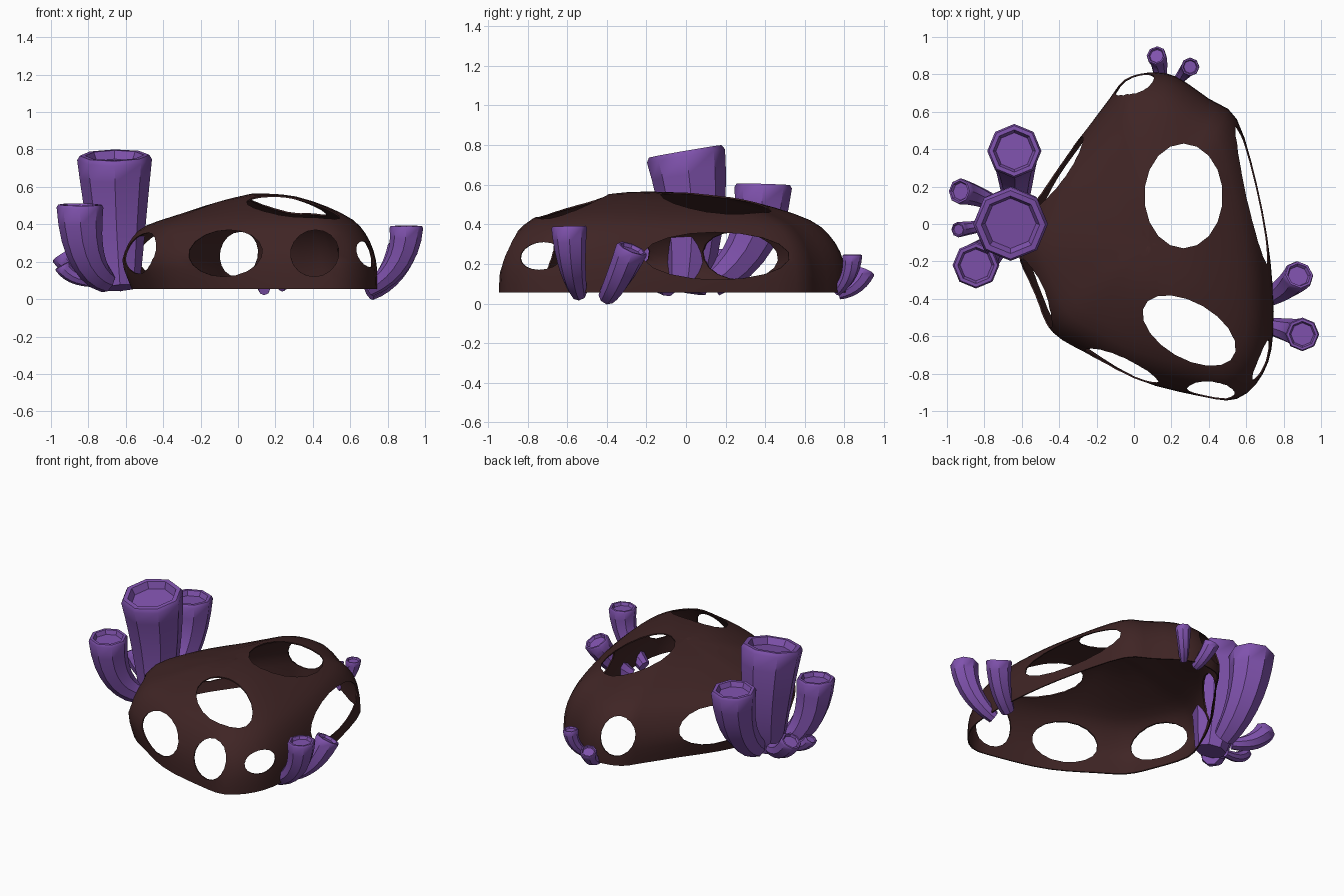
import bpy, bmesh, math
from mathutils import Vector, Matrix

if "Cube" in bpy.data.objects:
    bpy.data.objects.remove(bpy.data.objects["Cube"])


def material(name, rgb):
    m = bpy.data.materials.new(name)
    m.diffuse_color = (*rgb, 1)
    m.use_nodes = True
    m.node_tree.nodes["Principled BSDF"].inputs["Base Color"].default_value = m.diffuse_color
    return m


brown = material("dark brown rock", (0.05, 0.018, 0.018))
purple = material("purple sponge", (0.215, 0.085, 0.42))


def make(name, bm, mat, angle=None):
    bmesh.ops.recalc_face_normals(bm, faces=bm.faces)
    me = bpy.data.meshes.new(name)
    bm.to_mesh(me)
    bm.free()
    ob = bpy.data.objects.new(name, me)
    bpy.context.collection.objects.link(ob)
    if mat:
        me.materials.append(mat)
    if angle:
        shade(ob, angle)
    return ob


def shade(ob, angle):
    bpy.ops.object.select_all(action='DESELECT')
    ob.select_set(True)
    bpy.context.view_layer.objects.active = ob
    bpy.ops.object.shade_smooth_by_angle(angle=math.radians(angle))


def spline(pts, per, closed):
    """Catmull-Rom samples through 2D points."""
    n, out = len(pts), []
    g = (lambda i: pts[i % n]) if closed else (lambda i: pts[min(max(i, 0), n - 1)])
    for i in range(n if closed else n - 1):
        a, b, c, d = (Vector(g(i + k)) for k in (-1, 0, 1, 2))
        for k in range(per):
            t = k / per
            out.append(0.5 * (2 * b + (c - a) * t + (2 * a - 5 * b + 4 * c - d) * t * t
                              + (3 * b - a - 3 * c + d) * t ** 3))
    if not closed:
        out.append(Vector(pts[-1]))
    return out


def bridge(bm, r0, r1):
    n = len(r0)
    for i in range(n):
        bm.faces.new((r0[i], r0[(i + 1) % n], r1[(i + 1) % n], r1[i]))


# Dome: ground outline shrunk towards the crown along a height profile
outline = [(0.08, 0.81), (-0.05, 0.78), (-0.14, 0.67), (-0.28, 0.49), (-0.45, 0.28),
           (-0.56, 0.08), (-0.63, -0.15), (-0.54, -0.42), (-0.44, -0.59), (-0.26, -0.7),
           (0.0, -0.83), (0.35, -0.92), (0.55, -0.935), (0.69, -0.8), (0.745, -0.58),
           (0.73, -0.2), (0.66, 0.2), (0.55, 0.56), (0.4, 0.67), (0.22, 0.79)]
profile = [(1.0, 0.055), (0.995, 0.16), (0.965, 0.26), (0.9, 0.35), (0.8, 0.42),
           (0.6, 0.485), (0.35, 0.54), (0.15, 0.558), (0.03, 0.562)]
crown = Vector((0.08, -0.1))
bm = bmesh.new()
rings = []
for s, z in spline(profile, 2, False):
    ring = []
    for p in spline(outline, 3, True):
        d = p - crown
        u = d.normalized()
        bulge = math.sin(math.pi * min(s, 1))
        left, front = max(0, -u.x), max(0, -u.y)
        q = crown + d * (s - left * 0.6 * max(0, 0.2 - z))
        ring.append(bm.verts.new((q.x, q.y, z + bulge * (0.015 * front - 0.045 * left))))
    if rings:
        bridge(bm, rings[-1], ring)
    rings.append(ring)
bm.faces.new(rings[-1])
shell = make("rock_dome", bm, brown)
bmesh_fix = bmesh.new()
bmesh_fix.from_mesh(shell.data)
if max(bmesh_fix.faces, key=lambda f: f.calc_center_median().z).normal.z < 0:
    bmesh.ops.reverse_faces(bmesh_fix, faces=bmesh_fix.faces)
    bmesh_fix.to_mesh(shell.data)
bmesh_fix.free()
solid = shell.modifiers.new("thickness", 'SOLIDIFY')
solid.thickness, solid.offset = 0.008, -1

# Holes: centre, outward heading in degrees (None = straight up), half width, half height, turn
holes = [((0.265, 0.15, 0.53), None, 0.21, 0.28, 0),
         ((0.295, -0.57, 0.48), None, 0.275, 0.15, -30),
         ((0.66, 0.16, 0.24), 13, 0.38, 0.12, 0),
         ((0.7, -0.74, 0.24), -30, 0.115, 0.07, 0),
         ((0.41, -0.9, 0.245), -95, 0.13, 0.125, 0),
         ((-0.07, -0.77, 0.245), -112, 0.215, 0.125, 0),
         ((-0.54, -0.38, 0.245), 206, 0.2, 0.11, 0),
         ((-0.42, 0.29, 0.24), 144, 0.23, 0.12, 0),
         ((0.0, 0.76, 0.24), 102, 0.11, 0.12, 0)]
cutters = []
for c, heading, a, b, turn in holes:
    bm = bmesh.new()
    bmesh.ops.create_cone(bm, cap_ends=True, segments=18, radius1=1, radius2=1, depth=0.36)
    m = Matrix.Rotation(math.radians(turn), 4, 'Z') @ Matrix.Diagonal((a, b, 1, 1))
    if heading is not None:
        m = (Matrix.Rotation(math.radians(heading + 90), 4, 'Z')
             @ Matrix.Rotation(math.radians(90), 4, 'X') @ m)
    bmesh.ops.transform(bm, matrix=Matrix.Translation(c) @ m, verts=bm.verts)
    cut = make("hole_cutter", bm, None)
    cut.hide_render = True
    cutters.append(cut)
    mod = shell.modifiers.new("hole", 'BOOLEAN')
    mod.operation, mod.solver, mod.object = 'DIFFERENCE', 'EXACT', cut
bpy.context.view_layer.update()
baked = bpy.data.meshes.new_from_object(
    shell.evaluated_get(bpy.context.evaluated_depsgraph_get()))
shell.modifiers.clear()
shell.data = baked
for cut in cutters:
    bpy.data.objects.remove(cut)
shade(shell, 40)


def tube(name, base, mid, tip, r0, r1, sides=8):
    """Flared curved tube passing through three points, with a cupped top."""
    a, m, b = Vector(base), Vector(mid), Vector(tip)
    c = 2 * m - (a + b) / 2
    bm = bmesh.new()
    prev = None

    def ring(p, d, r):
        nonlocal prev
        x = Vector((0, 1, 0)).cross(d)
        x.normalize()
        y = d.cross(x)
        vs = [bm.verts.new(p + r * (math.cos(t) * x + math.sin(t) * y))
              for t in (2 * math.pi * i / sides for i in range(sides))]
        if prev:
            bridge(bm, prev, vs)
        else:
            bm.faces.new(vs)
        prev = vs

    for i in range(8):
        t = i / 7
        p = (1 - t) ** 2 * a + 2 * t * (1 - t) * c + t * t * b
        d = ((1 - t) * (c - a) + t * (b - c)).normalized()
        ring(p, d, r0 + (r1 - r0) * t ** 0.8)
    # rounded lip, then a shallow cup
    for h, k in ((0.12, 0.93), (0.12, 0.78), (-0.1, 0.68)):
        ring(b + d * r1 * h, d, r1 * k)
    bm.faces.new(prev)
    make(name, bm, purple, 40)


# Left cluster
tube("tall_tube", (-0.63, 0.0, 0.06), (-0.65, 0.03, 0.4), (-0.66, 0.0, 0.745), 0.1, 0.2)
tube("back_tube", (-0.63, 0.13, 0.1), (-0.635, 0.32, 0.3), (-0.64, 0.39, 0.585), 0.07, 0.145)
tube("front_tube", (-0.7, -0.08, 0.09), (-0.81, -0.175, 0.23), (-0.845, -0.22, 0.49), 0.06, 0.125)
tube("small_tube", (-0.72, 0.1, 0.1), (-0.84, 0.15, 0.14), (-0.93, 0.175, 0.235), 0.035, 0.07)
tube("tiny_tube", (-0.75, 0.0, 0.09), (-0.87, -0.02, 0.115), (-0.94, -0.03, 0.175), 0.025, 0.042)
# Right pair
tube("right_front_tube", (0.7, -0.54, 0.05), (0.85, -0.575, 0.19), (0.9, -0.59, 0.38), 0.04, 0.09)
tube("right_back_tube", (0.7, -0.4, 0.035), (0.81, -0.34, 0.13), (0.88, -0.275, 0.27), 0.045, 0.082)
# Back pair
tube("back_left_tube", (0.14, 0.77, 0.05), (0.135, 0.85, 0.09), (0.12, 0.9, 0.16), 0.03, 0.054)
tube("back_right_tube", (0.23, 0.76, 0.06), (0.28, 0.82, 0.14), (0.3, 0.84, 0.24), 0.024, 0.05)
